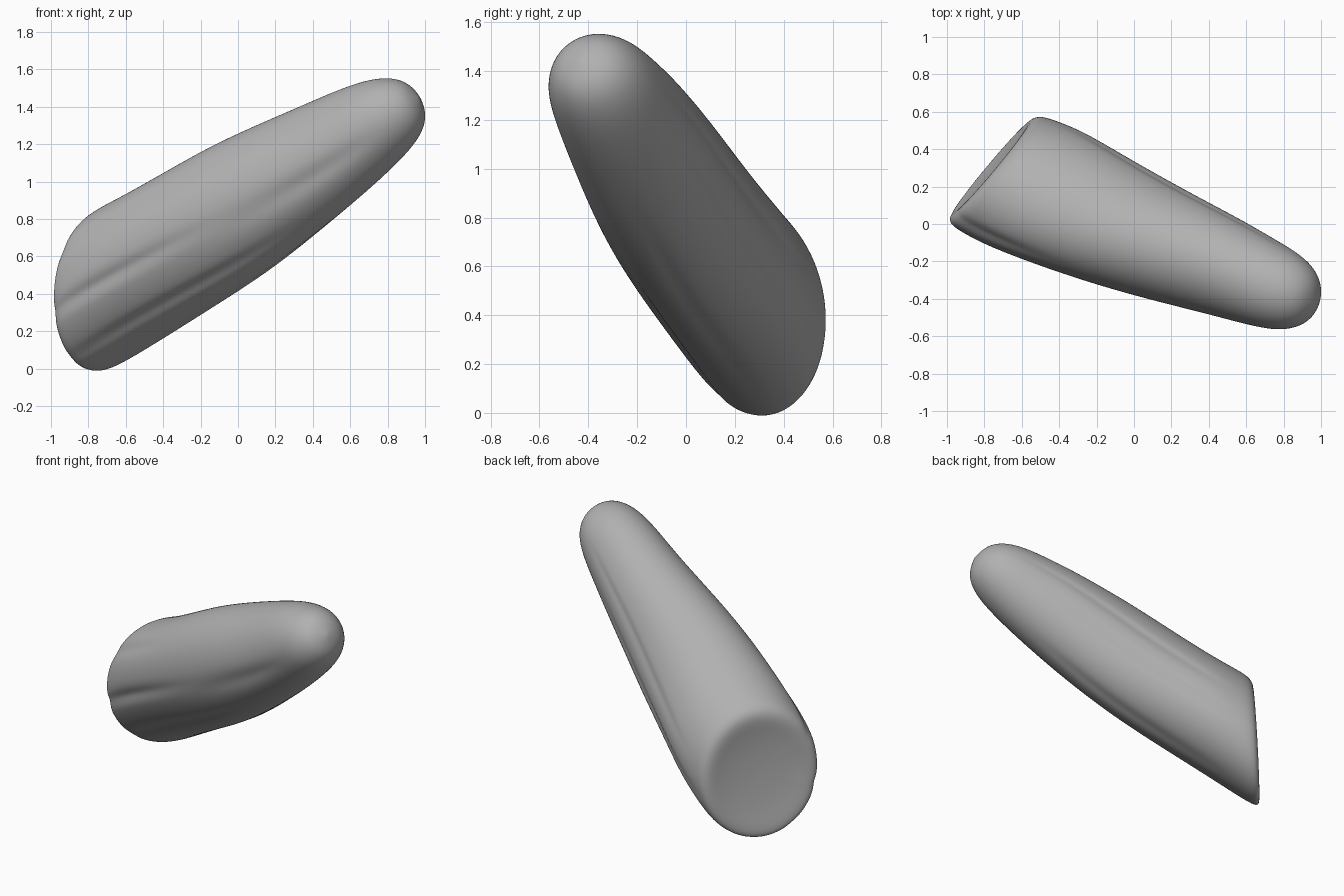
import bpy, bmesh, math
from mathutils import Vector

SEG = 72
ORIGIN = Vector((0, -0.04, 0.83))
AXIS = Vector((0.824, -0.330, 0.461)).normalized()
SIDE = Vector((0.372, 0.928, 0)).normalized()
UP = AXIS.cross(SIDE)

# Stations along the axis: position, centre side/up, half width, skew, half height
STATIONS = [
    (-0.915, 0.030, 0.000, 0.010, 0.000, 0.010),
    (-0.918, 0.030, 0.000, 0.120, -0.02, 0.120),
    (-0.930, 0.030, 0.000, 0.230, -0.04, 0.230),
    (-0.948, 0.030, 0.000, 0.300, -0.05, 0.315),
    (-0.935, 0.030, 0.000, 0.346, -0.065, 0.358),
    (-0.880, 0.027, 0.000, 0.366, -0.075, 0.372),
    (-0.750, 0.020, 0.000, 0.376, -0.08, 0.368),
    (-0.600, 0.015, 0.000, 0.378, -0.08, 0.362),
    (-0.300, 0.000, 0.006, 0.356, -0.065, 0.362),
    (0.000, -0.006, 0.014, 0.330, -0.047, 0.362),
    (0.300, -0.003, 0.030, 0.300, -0.02, 0.335),
    (0.600, 0.003, 0.044, 0.268, 0.00, 0.295),
    (0.800, 0.000, 0.055, 0.245, 0.00, 0.265),
    (0.950, 0.000, 0.063, 0.226, 0.00, 0.235),
    (1.060, 0.000, 0.066, 0.200, 0.00, 0.200),
    (1.140, 0.000, 0.066, 0.155, 0.00, 0.155),
    (1.190, -0.005, 0.066, 0.095, 0.00, 0.095),
    (1.210, -0.005, 0.066, 0.010, 0.00, 0.010),
]

# Lengthwise creases: angle, width, depth, start, end
GROOVES = [(14, 4, 0.035, -0.7, 0.95), (-14, 4, 0.035, -0.9, 0.7),
           (203, 10, 0.055, 0.1, 0.9), (238, 5, 0.045, -0.95, 0.2),
           (196, 5, 0.06, -1.0, -0.2), (282, 7, 0.025, -0.7, 0.6),
           (150, 6, 0.03, -1.0, -0.4)]


def crease(angle, t):
    scale = 1.0
    for a, width, depth, lo, hi in GROOVES:
        if lo < t < hi:
            fade = math.sin(math.pi * (t - lo) / (hi - lo)) ** 0.6
            gap = (angle - a + 180) % 360 - 180
            scale -= depth * fade * math.exp(-(gap / width) ** 2)
    return scale


# Tapered body with a slanted butt end and a rounded tip
bm = bmesh.new()
rings = []
for t, cu, cv, hu, skew, hv in STATIONS:
    slant = min(1.0, max(0.0, (0.3 - t) / 1.2))
    ring = []
    for i in range(SEG):
        a = math.tau * i / SEG
        k = crease(math.degrees(a), t)
        u = cu + k * hu * math.cos(a)
        v = cv + k * (skew * math.cos(a) + hv * math.sin(a))
        along = t + slant * (0.38 * (u - cu) + 0.60 * v)
        ring.append(bm.verts.new(ORIGIN + AXIS * along + SIDE * u + UP * v))
    rings.append(ring)
for r0, r1 in zip(rings, rings[1:]):
    for i in range(SEG):
        j = (i + 1) % SEG
        bm.faces.new((r0[i], r0[j], r1[j], r1[i]))
bm.faces.new(rings[0][::-1])
bm.faces.new(rings[-1])
bmesh.ops.recalc_face_normals(bm, faces=bm.faces)

mesh = bpy.data.meshes.new("elongated_stone")
bm.to_mesh(mesh)
bm.free()
stone = bpy.data.objects.new("elongated_stone", mesh)
bpy.context.collection.objects.link(stone)
for p in mesh.polygons:
    p.use_smooth = True
sub = stone.modifiers.new("smooth", "SUBSURF")
sub.levels = sub.render_levels = 2

# Dark stone grey
grey = bpy.data.materials.new("stone_grey")
grey.diffuse_color = (0.44, 0.44, 0.44, 1)
mesh.materials.append(grey)
